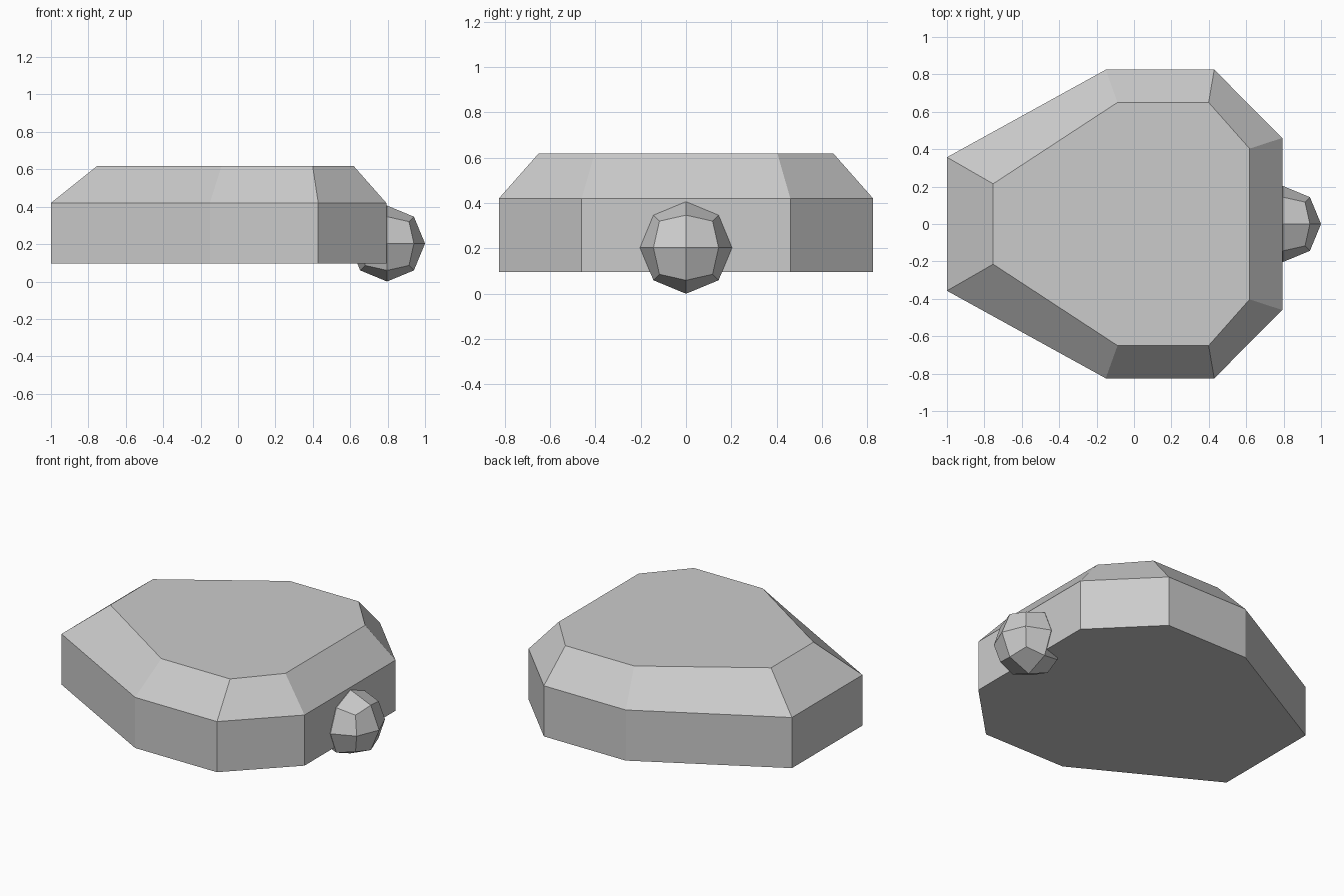
import bpy
import bmesh

if "Cube" in bpy.data.objects:
    bpy.data.objects.remove(bpy.data.objects["Cube"])


def add_object(name, bm):
    bmesh.ops.recalc_face_normals(bm, faces=bm.faces)
    mesh = bpy.data.meshes.new(name)
    bm.to_mesh(mesh)
    bm.free()
    obj = bpy.data.objects.new(name, mesh)
    bpy.context.collection.objects.link(obj)
    return obj


def mirrored_ring(bm, half, z):
    outline = half + [(x, -y) for x, y in reversed(half)]
    return [bm.verts.new((x, y, z)) for x, y in outline]


# Body: eight-sided slab with a bevelled, inset top
wide = [(-1.0, 0.357), (-0.151, 0.825), (0.429, 0.825), (0.793, 0.46)]
inset = [(-0.753, 0.215), (-0.088, 0.65), (0.399, 0.65), (0.618, 0.403)]
bm = bmesh.new()
rings = [mirrored_ring(bm, half, z)
         for half, z in ((wide, 0.096), (wide, 0.42), (inset, 0.618))]
for lower, upper in zip(rings, rings[1:]):
    for i in range(8):
        j = (i + 1) % 8
        bm.faces.new((lower[i], lower[j], upper[j], upper[i]))
bm.faces.new(rings[0])
bm.faces.new(rings[-1])
add_object("body", bm)

# Knob: cube with each face split in four, pushed out to a sphere
radius = 0.203
bm = bmesh.new()
bmesh.ops.create_cube(bm, size=1)
bmesh.ops.subdivide_edges(bm, edges=bm.edges[:], cuts=1, use_grid_fill=True)
for v in bm.verts:
    v.co = v.co.normalized() * radius
knob = add_object("end_knob", bm)
knob.location = (1.0 - radius, 0, radius)
